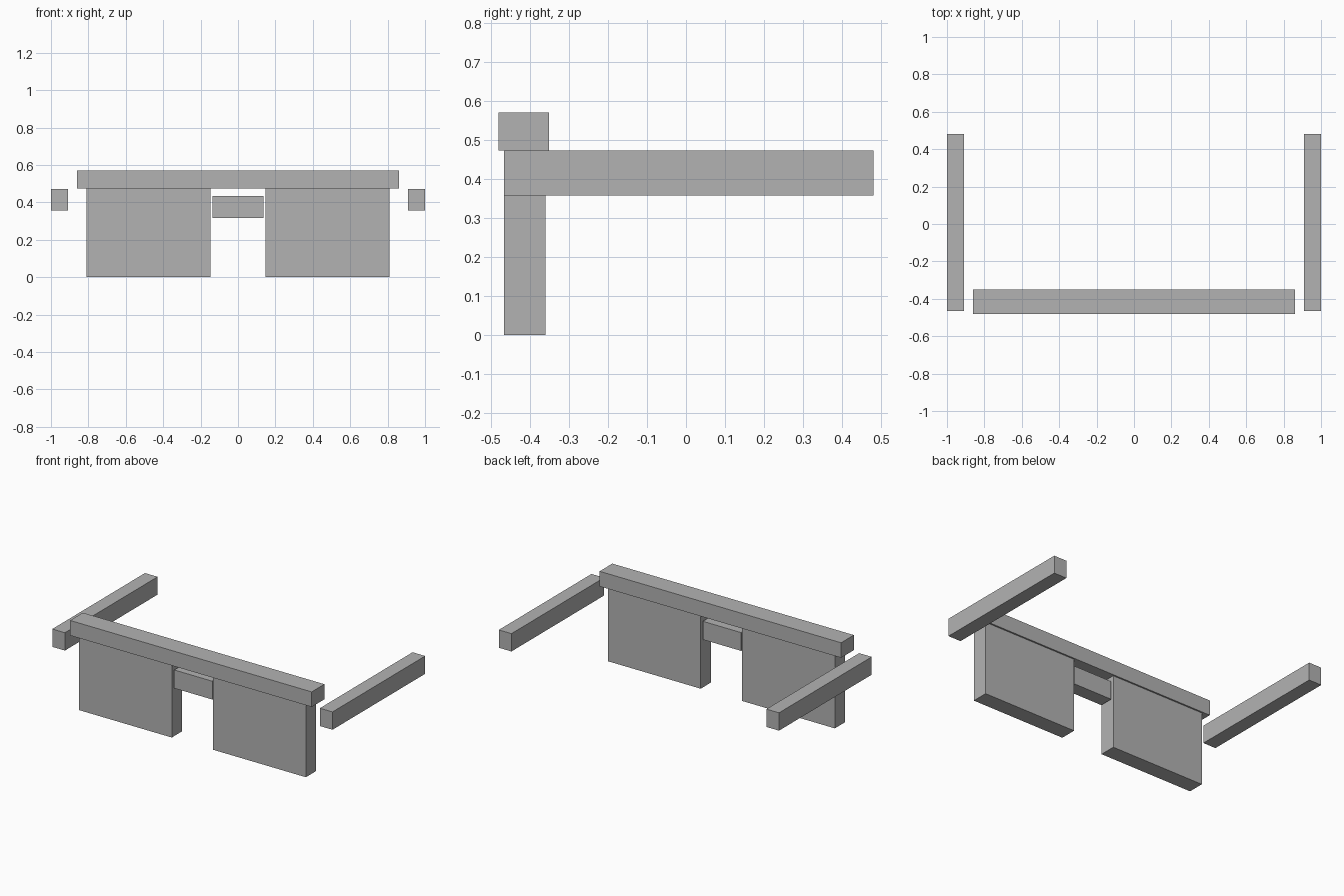
import bpy

cube = bpy.data.objects.get("Cube")
if cube:
    bpy.data.objects.remove(cube, do_unlink=True)

# Single flat grey
grey = bpy.data.materials.new("neutral_grey")
grey.use_nodes = True
colour = (0.45, 0.45, 0.45, 1)
grey.diffuse_color = colour
grey.node_tree.nodes["Principled BSDF"].inputs["Base Color"].default_value = colour


def box(name, x, y, z):
    """Add a box spanning the given (low, high) ranges."""
    spans = (x, y, z)
    bpy.ops.mesh.primitive_cube_add(size=1, location=[(a + b) / 2 for a, b in spans])
    part = bpy.context.object
    part.name = name
    part.scale = [b - a for a, b in spans]
    bpy.ops.object.transform_apply(location=False, rotation=False, scale=True)
    part.data.materials.append(grey)
    return part


# Brow bar across the top and bridge between the lenses
box("brow_bar", (-0.862, 0.862), (-0.48, -0.35), (0.473, 0.57))
box("nose_bridge", (-0.137, 0.137), (-0.455, -0.367), (0.317, 0.435))

# Lens and temple arm on each side
for side, s in (("left", 1), ("right", -1)):
    box(side + "_lens", sorted((s * 0.147, s * 0.81)), (-0.465, -0.36), (0, 0.473))
    box(side + "_temple_arm", sorted((s * 0.91, s * 1.0)), (-0.465, 0.48), (0.357, 0.472))
